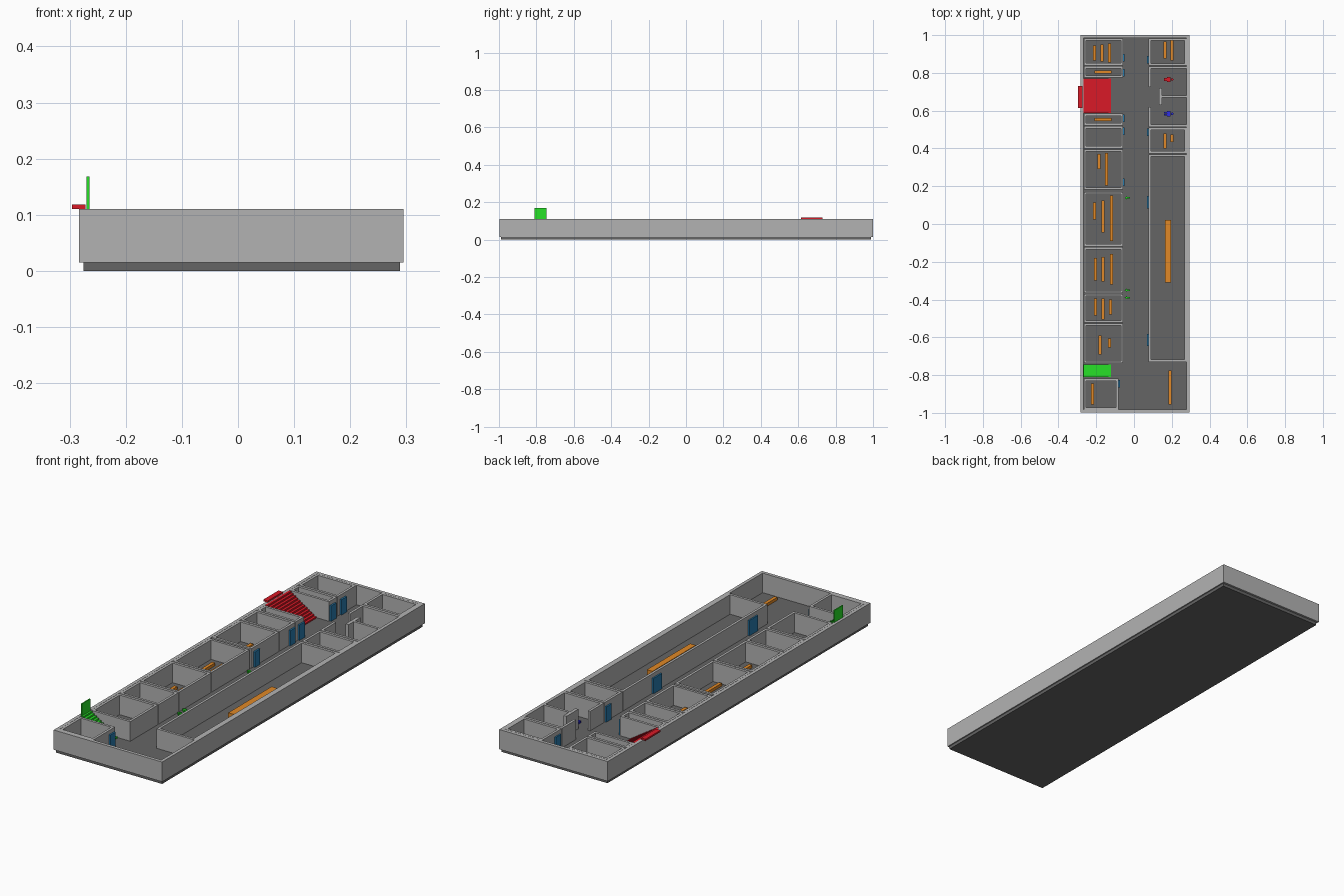
import bpy, bmesh, math

if "Cube" in bpy.data.objects:
    bpy.data.objects.remove(bpy.data.objects["Cube"])

FLOOR, TOP = 0.015, 0.11
T = 0.012


def material(name, rgb):
    m = bpy.data.materials.new(name)
    m.diffuse_color = (*rgb, 1)
    m.use_nodes = True
    m.node_tree.nodes["Principled BSDF"].inputs["Base Color"].default_value = m.diffuse_color
    return m


DARK = material("floor_grey", (0.13, 0.13, 0.13))
WALL = material("wall_grey", (0.45, 0.45, 0.45))
ORANGE = material("orange", (0.75, 0.25, 0.02))
BLUE = material("door_blue", (0.02, 0.2, 0.42))
GREEN = material("green", (0.02, 0.75, 0.02))
RED = material("red", (0.7, 0.01, 0.02))
SIGN_BLUE = material("sign_blue", (0.03, 0.03, 0.8))


def finish(name, bm, mat):
    bmesh.ops.recalc_face_normals(bm, faces=bm.faces)
    me = bpy.data.meshes.new(name)
    bm.to_mesh(me)
    bm.free()
    me.materials.append(mat)
    ob = bpy.data.objects.new(name, me)
    bpy.context.collection.objects.link(ob)
    return ob


def box(name, x0, x1, y0, y1, z0, z1, mat=WALL):
    bm = bmesh.new()
    bmesh.ops.create_cube(bm, size=1)
    for v in bm.verts:
        v.co.x = x1 if v.co.x > 0 else x0
        v.co.y = y1 if v.co.y > 0 else y0
        v.co.z = z1 if v.co.z > 0 else z0
    return finish(name, bm, mat)


def prism(name, pts, offset, mat):
    """Extrude a closed 3D outline by an offset vector."""
    bm = bmesh.new()
    face = bm.faces.new([bm.verts.new(p) for p in pts])
    ext = bmesh.ops.extrude_face_region(bm, geom=[face], use_keep_orig=True)
    bmesh.ops.translate(bm, vec=offset,
                        verts=[g for g in ext["geom"] if isinstance(g, bmesh.types.BMVert)])
    return finish(name, bm, mat)


def wall_ring(name, x0, x1, y0, y1, t=T):
    """Closed rectangular wall of thickness t."""
    bm = bmesh.new()
    loops = []
    for d in (0, t):
        for z in (FLOOR, TOP):
            loops.append([bm.verts.new(p) for p in ((x0 + d, y0 + d, z), (x1 - d, y0 + d, z),
                                                    (x1 - d, y1 - d, z), (x0 + d, y1 - d, z))])
    ob, ot, ib, it = loops
    for a, b in ((ob, ot), (ot, it), (it, ib), (ib, ob)):
        for i in range(4):
            j = (i + 1) % 4
            bm.faces.new((a[i], a[j], b[j], b[i]))
    return finish(name, bm, WALL)


def stairs(name, x0, x1, y0, y1, steps, mat):
    """Sawtooth flight falling towards +x with a sloped underside."""
    run, rise = (x1 - x0) / steps, (TOP - FLOOR) / steps
    pts = []
    for i in range(steps):
        z = TOP - i * rise
        pts += [(x0 + i * run, y0, z), (x0 + (i + 1) * run, y0, z)]
    pts += [(x1, y0, FLOOR), (x1 - run, y0, FLOOR), (x0, y0, TOP - 2 * rise)]
    return prism(name, pts, (0, y1 - y0, 0), mat)


# Floor slab and outer shell
box("floor_slab", -0.275, 0.289, -0.99, 0.99, 0, FLOOR + 0.001, DARK)
wall_ring("outer_wall", -0.283, 0.295, -0.998, 1.0, 0.016)

# Left row of rooms
left_rooms = {
    "test_room": (0.84, 0.983), "upper_storage": (0.775, 0.836), "office": (0.522, 0.585),
    "spare_room": (0.4, 0.518), "instructor_room": (0.182, 0.395), "mens_locker": (-0.118, 0.17),
    "womens_locker": (-0.366, -0.123), "shoe_locker": (-0.522, -0.37), "class_room": (-0.737, -0.526)}
for name, (y0, y1) in left_rooms.items():
    wall_ring(name + "_wall", -0.266, -0.058, y0, y1)
wall_ring("lower_storage_wall", -0.266, -0.082, -0.983, -0.818)

# Right row of rooms
for name, y0, y1 in (("laundry", 0.838, 0.983), ("therapy_room", 0.374, 0.51), ("gym", -0.73, 0.369)):
    wall_ring(name + "_wall", 0.077, 0.28, y0, y1)

# Restrooms: open entry with a T-shaped screen
box("restroom_upper_wall", 0.077, 0.28, 0.822, 0.835, FLOOR, TOP)
box("restroom_lower_wall", 0.077, 0.28, 0.514, 0.526, FLOOR, TOP)
box("restroom_entry_upper", 0.077, 0.089, 0.725, 0.823, FLOOR, TOP)
box("restroom_entry_lower", 0.077, 0.089, 0.525, 0.62, FLOOR, TOP)
box("restroom_screen", 0.132, 0.148, 0.63, 0.72, FLOOR, TOP)
box("restroom_divider", 0.147, 0.28, 0.669, 0.681, FLOOR, TOP)

# Doors
for i, (x, y) in enumerate([(-0.054, 0.88), (-0.054, 0.8), (-0.054, 0.56), (-0.054, 0.49),
                            (-0.054, 0.22), (0.074, 0.87), (0.074, 0.485), (0.074, 0.115),
                            (0.074, -0.615), (-0.078, -0.845)]):
    w = 0.032 if y < 0.9 and x > 0 and y < 0.2 else 0.02
    box(f"door_{i}", x - 0.004, x + 0.004, y - w, y + w, FLOOR, 0.09, BLUE)

# Stairs, exit door panel and blocked marker
stairs("blocked_stairs", -0.268, -0.122, 0.588, 0.771, 12, RED)
box("blocked_marker", -0.296, -0.272, 0.615, 0.73, TOP, 0.118, RED)
stairs("exit_stairs", -0.268, -0.122, -0.81, -0.743, 12, GREEN)
box("exit_door", -0.27, -0.265, -0.81, -0.745, TOP - 0.01, 0.168, GREEN)

# Blank room markers running along y: x, y, length
bars = [(-0.13, 0.905, 0.1), (-0.17, 0.905, 0.09), (-0.21, 0.905, 0.08),
        (-0.145, 0.29, 0.17), (-0.185, 0.33, 0.08),
        (-0.12, 0.03, 0.24), (-0.165, 0.04, 0.17), (-0.21, 0.07, 0.09),
        (-0.12, -0.24, 0.16), (-0.165, -0.24, 0.13), (-0.205, -0.24, 0.12),
        (-0.125, -0.44, 0.08), (-0.165, -0.45, 0.11), (-0.205, -0.44, 0.09),
        (-0.13, -0.63, 0.05), (-0.18, -0.64, 0.1), (-0.22, -0.9, 0.11),
        (0.2, 0.92, 0.11), (0.165, 0.92, 0.09), (0.2, 0.455, 0.04),
        (0.165, 0.44, 0.08), (0.19, -0.865, 0.18)]
for i, (x, y, length) in enumerate(bars):
    box(f"room_marker_{i}", x - 0.008, x + 0.008, y - length / 2, y + length / 2, FLOOR, 0.03, ORANGE)
for i, y in enumerate((0.805, 0.553)):
    box(f"small_room_marker_{i}", -0.21, -0.12, y - 0.008, y + 0.008, FLOOR, 0.03, ORANGE)
box("gym_marker", 0.165, 0.195, -0.31, 0.02, FLOOR, 0.05, ORANGE)

# Restroom figures lying on the floor, heads towards +x
for name, y, mat in (("red_figure", 0.765, RED), ("blue_figure", 0.583, SIGN_BLUE)):
    head = [(0.202 + 0.007 * math.cos(a * math.pi / 6), y + 0.007 * math.sin(a * math.pi / 6), FLOOR)
            for a in range(12)]
    prism(name + "_head", head, (0, 0, 0.012), mat)
    box(name + "_body", 0.175, 0.193, y - 0.014, y + 0.014, FLOOR, 0.027, mat)
    for s in (-1, 1):
        box(name + "_leg", 0.158, 0.176, y + s * 0.005 - 0.004, y + s * 0.005 + 0.004, FLOOR, 0.027, mat)

# Green direction arrows beside the locker entrances
for i, y in enumerate((0.138, -0.35, -0.39)):
    shape = [(-0.05, 0), (-0.036, 0.01), (-0.036, 0.004), (-0.02, 0.004),
             (-0.02, -0.004), (-0.036, -0.004), (-0.036, -0.01)]
    prism(f"entry_arrow_{i}", [(x, y + d, FLOOR) for x, d in shape], (0, 0, 0.012), GREEN)
